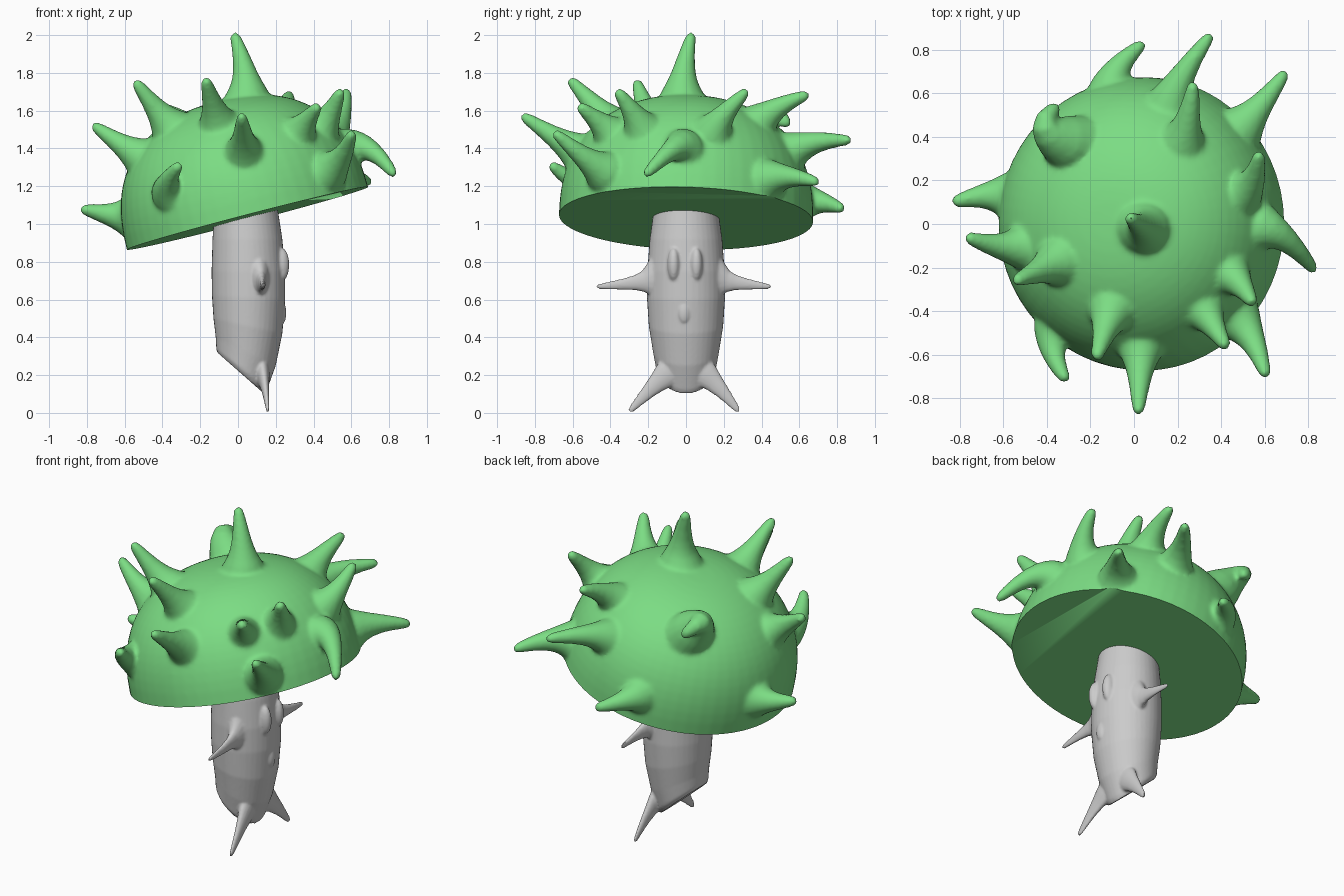
import bpy, bmesh, math
from mathutils import Vector, Matrix

if "Cube" in bpy.data.objects:
    bpy.data.objects.remove(bpy.data.objects["Cube"])

CENTRE = Vector((0.05, 0, 1.03))   # centre of the tilted cap rim
R, HEIGHT, POWER = 0.66, 0.64, 2.35
TILT, ROLL = math.atan(0.26), math.radians(-1.7)
FRAME = Matrix.Translation(CENTRE) @ Matrix.Rotation(ROLL, 4, 'X') @ Matrix.Rotation(-TILT, 4, 'Y')

green = bpy.data.materials.new("green")
green.diffuse_color = (0.2, 0.72, 0.23, 1)
green.use_nodes = True
green.node_tree.nodes["Principled BSDF"].inputs["Base Color"].default_value = green.diffuse_color


def loft(bm, rings):
    """Skin a list of rings and close both ends."""
    vs = [[bm.verts.new(p) for p in ring] for ring in rings]
    n = len(vs[0])
    faces = [bm.faces.new(vs[0][::-1]), bm.faces.new(vs[-1])]
    for a, b in zip(vs, vs[1:]):
        for i in range(n):
            j = (i + 1) % n
            faces.append(bm.faces.new((a[i], a[j], b[j], b[i])))
    bmesh.ops.recalc_face_normals(bm, faces=faces)


def horn(bm, start, ctrl, tip, profile, flat=1.0, seg=16):
    """Curved tapering horn; profile = (position along curve, radius); flat squeezes it in x."""
    start, ctrl, tip = Vector(start), Vector(ctrl), Vector(tip)
    side = (ctrl - start).cross(tip - start)
    if side.length < 1e-4:
        side = (ctrl - start).orthogonal()
    rings = []
    for t, r in profile:
        p = start * (1 - t) ** 2 + ctrl * 2 * t * (1 - t) + tip * t * t
        d = ((ctrl - start) * (1 - t) + (tip - ctrl) * t).normalized()
        u = (side - d * side.dot(d)).normalized()
        v = d.cross(u)
        ring = []
        for k in range(seg):
            a = 2 * math.pi * k / seg
            off = (u * math.cos(a) + v * math.sin(a)) * r
            off.x *= flat
            ring.append(p + off)
        rings.append(ring)
    loft(bm, rings)


def fuse(bm, name, voxel, smooth):
    """Melt all overlapping shells into one soft surface."""
    me = bpy.data.meshes.new(name)
    bm.to_mesh(me)
    bm.free()
    ob = bpy.data.objects.new(name, me)
    bpy.context.collection.objects.link(ob)
    rm = ob.modifiers.new("melt", 'REMESH')
    rm.mode, rm.voxel_size = 'VOXEL', voxel
    sm = ob.modifiers.new("soften", 'SMOOTH')
    sm.factor, sm.iterations = 0.5, smooth
    ev = ob.evaluated_get(bpy.context.evaluated_depsgraph_get())
    ob.data = bpy.data.meshes.new_from_object(ev)
    ob.modifiers.clear()
    bpy.data.meshes.remove(me)
    ob.data.name = name
    return ob


def shade(ob, angle):
    bpy.ops.object.select_all(action='DESELECT')
    ob.select_set(True)
    bpy.context.view_layer.objects.active = ob
    bpy.ops.object.shade_smooth_by_angle(angle=math.radians(angle))


# cap: tilted, slightly squared dome, continued below the rim until it is cut
def dome_point(k, r, z):
    a = 2 * math.pi * k / 56
    return FRAME @ Vector((r * math.cos(a), r * math.sin(a) * 1.02, z))


prof = [(R * 0.97, -0.12), (R, -0.06)]
for i in range(20):
    a = math.radians(4.7 * i)
    prof.append((R * math.cos(a) ** (2 / POWER), HEIGHT * math.sin(a) ** (2 / POWER)))
bm = bmesh.new()
loft(bm, [[dome_point(k, r, z) for k in range(56)] for r, z in prof])

# cap spikes: approximate base point, tip
SPIKES = [
    ((0.05, -0.02, 1.68), (-0.02, 0.03, 2.0)),
    ((-0.1, 0.63, 1.12), (0.04, 0.82, 1.08)),
    ((0.16, 0.53, 1.37), (0.35, 0.86, 1.44)),
    ((0.52, 0.47, 1.25), (0.69, 0.69, 1.22)),
    ((0.22, 0.38, 1.53), (0.27, 0.64, 1.68)),
    ((0.5, 0.15, 1.5), (0.57, 0.32, 1.7)),
    ((0.62, -0.02, 1.42), (0.82, -0.21, 1.26)),
    ((0.51, -0.47, 1.3), (0.6, -0.69, 1.48)),
    ((0.45, -0.24, 1.52), (0.54, -0.36, 1.7)),
    ((0.32, -0.4, 1.48), (0.42, -0.56, 1.62)),
    ((0.03, -0.6, 1.4), (0.02, -0.86, 1.57)),
    ((-0.11, -0.42, 1.55), (-0.17, -0.61, 1.76)),
    ((-0.35, -0.48, 1.17), (-0.31, -0.71, 1.31)),
    ((-0.38, -0.19, 1.54), (-0.54, -0.26, 1.75)),
    ((-0.54, -0.11, 1.37), (-0.76, -0.06, 1.52)),
    ((-0.6, 0.13, 1.04), (-0.82, 0.1, 1.08)),
]
HORN = [(0, 0.13), (0.15, 0.108), (0.27, 0.087), (0.4, 0.07), (0.55, 0.056),
        (0.72, 0.044), (0.88, 0.034), (0.96, 0.027), (1, 0.014)]
for base, tip in SPIKES:
    n = (Vector(base) - CENTRE).normalized()
    start = CENTRE + n * (R - 0.03)
    tip = Vector(tip)
    length = (tip - start).length
    tip += (tip - start).normalized() * 0.012
    horn(bm, start, start + n * length * 0.42, tip, HORN)
# strongly hooked spike at the back left
horn(bm, (-0.27, 0.36, 1.44), (-0.5, 0.43, 1.68), (-0.35, 0.54, 1.52),
     [(t, r * 1.1) for t, r in HORN])
cap = fuse(bm, "cap", 0.013, 6)
cap.data.materials.clear()
cap.data.materials.append(green)

# cut the rim on the tilted plane and close the underside
bm = bmesh.new()
bm.from_mesh(cap.data)
bmesh.ops.bisect_plane(bm, geom=bm.verts[:] + bm.edges[:] + bm.faces[:], plane_co=CENTRE,
                       plane_no=FRAME.to_3x3() @ Vector((0, 0, 1)), clear_inner=True)
bmesh.ops.holes_fill(bm, edges=[e for e in bm.edges if e.is_boundary], sides=0)
bmesh.ops.recalc_face_normals(bm, faces=bm.faces)
bm.to_mesh(cap.data)
bm.free()
shade(cap, 45)

# stem: elliptical rings (back x, back z, front x, front z, half width), slanted at the foot
STEM = [(-0.11, 0.32, 0.14, 0.10, 0.14), (-0.115, 0.34, 0.155, 0.125, 0.157),
        (-0.118, 0.40, 0.20, 0.25, 0.175), (-0.13, 0.50, 0.235, 0.42, 0.197),
        (-0.138, 0.62, 0.25, 0.60, 0.207), (-0.14, 0.75, 0.25, 0.75, 0.205),
        (-0.135, 0.92, 0.235, 0.92, 0.192), (-0.128, 1.05, 0.215, 1.05, 0.174),
        (-0.12, 1.12, 0.205, 1.12, 0.165)]
rings = []
for xb, zb, xf, zf, w in STEM:
    ring = []
    for k in range(40):
        a = 2 * math.pi * k / 40
        f = (1 + math.cos(a)) / 2
        ring.append((xb + (xf - xb) * f, w * math.sin(a), zb + (zf - zb) * f))
    rings.append(ring)
bm = bmesh.new()
loft(bm, rings)


def bump(loc, size):
    bmesh.ops.create_uvsphere(bm, u_segments=20, v_segments=12, radius=1,
                              matrix=Matrix.Translation(loc) @ Matrix.Diagonal((*size, 1)))


# face, arms and feet melted into the stem
bump((0.238, -0.01, 0.53), (0.018, 0.03, 0.055))
for s in (-1, 1):
    bump((0.228, s * 0.06 - 0.005, 0.785), (0.044, 0.034, 0.09))
    horn(bm, (0.115, s * 0.165, 0.705), (0.135, s * 0.27, 0.685), (0.13, s * 0.465 - 0.012, 0.668),
         [(0, 0.12), (0.12, 0.09), (0.25, 0.058), (0.4, 0.042), (0.6, 0.031),
          (0.85, 0.02), (0.96, 0.015), (1, 0.008)], 0.5)
    horn(bm, (0.125, s * 0.07, 0.23), (0.145, s * 0.17, 0.15), (0.158, s * 0.29 - 0.01, 0.006),
         [(0, 0.085), (0.2, 0.07), (0.4, 0.052), (0.6, 0.038), (0.8, 0.027),
          (0.95, 0.018), (1, 0.01)], 0.5)
stem = fuse(bm, "stem", 0.008, 3)
shade(stem, 50)
